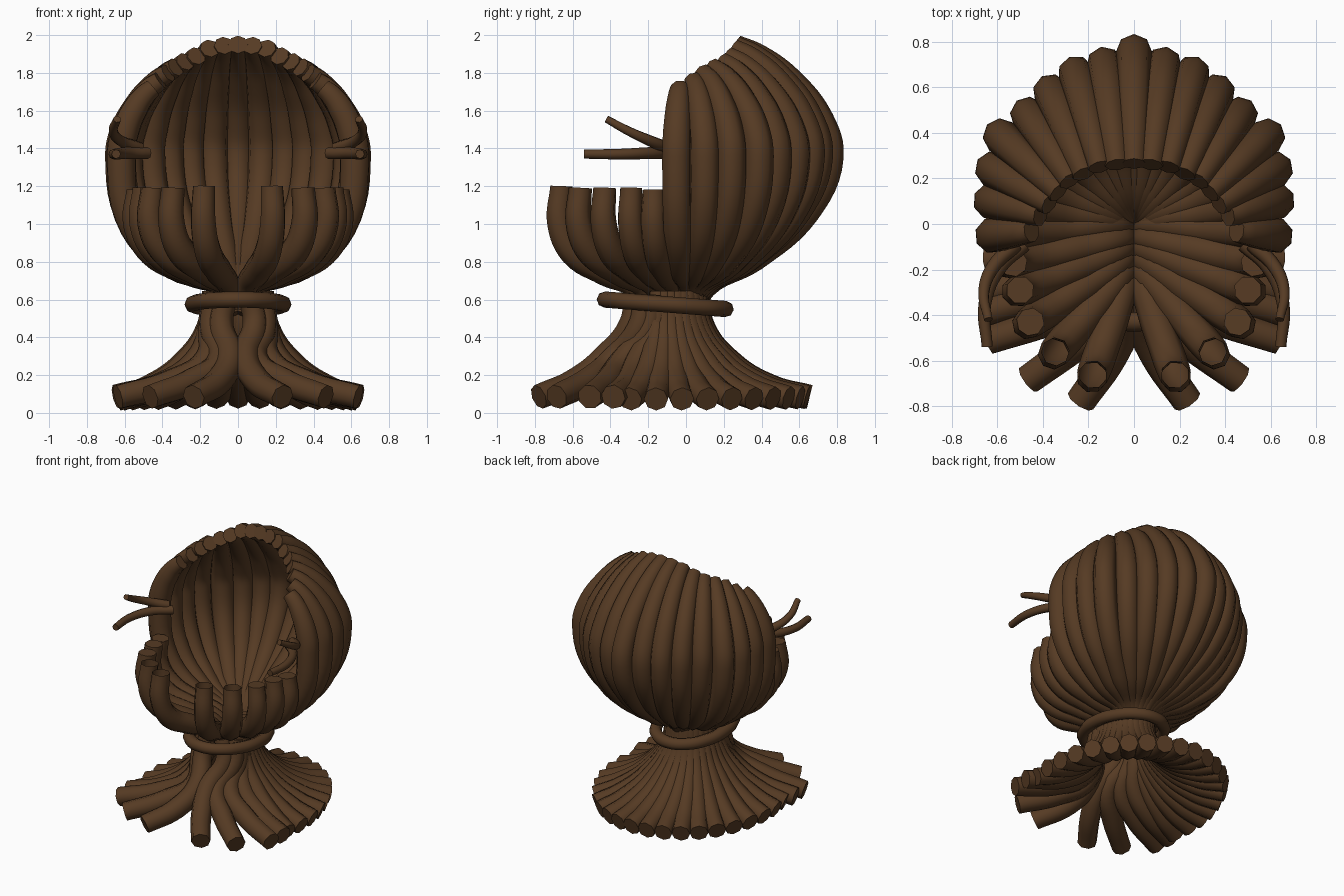
import bpy, math

if "Cube" in bpy.data.objects:
    bpy.data.objects.remove(bpy.data.objects["Cube"])

bark = bpy.data.materials.new("brown_bark")
bark.diffuse_color = (0.092, 0.043, 0.017, 1)
bark.use_nodes = True
bark.node_tree.nodes["Principled BSDF"].inputs["Base Color"].default_value = bark.diffuse_color


def tube(name, pts, radii, closed=False, caps=True):
    """Eight-sided tapered tube along a smooth path."""
    cu = bpy.data.curves.new(name, 'CURVE')
    cu.dimensions = '3D'
    cu.fill_mode = 'FULL'
    cu.bevel_depth = 1.0
    cu.bevel_resolution = 2
    cu.resolution_u = 6
    cu.use_fill_caps = caps
    sp = cu.splines.new('BEZIER')
    sp.bezier_points.add(len(pts) - 1)
    for bp, p, r in zip(sp.bezier_points, pts, radii):
        bp.co = p
        bp.radius = r
        bp.handle_left_type = bp.handle_right_type = 'AUTO'
    sp.use_cyclic_u = closed
    cu.materials.append(bark)
    ob = bpy.data.objects.new(name, cu)
    bpy.context.collection.objects.link(ob)


def pair(name, pts, radii, **kw):
    """Tube plus its mirror image; a single tube when it lies on x = 0."""
    tube(name, pts, radii, **kw)
    if max(abs(p[0]) for p in pts) > 0.001:
        tube(name + "_mirror", [(-x, y, z) for x, y, z in pts], radii, **kw)


def mix(a, b, t):
    return a + (b - a) * t


# hooded back shell: widest point and tip of each strand, centre to side
wide = [(0, .755), (.13, .70), (.255, .66), (.365, .58), (.465, .48),
        (.585, .385), (.62, .24), (.628, .10), (.62, -.05)]
tips = [(0, .265, 1.95), (.075, .26, 1.945), (.15, .25, 1.93), (.22, .22, 1.89),
        (.28, .19, 1.86), (.33, .14, 1.83), (.37, .09, 1.80), (.41, .04, 1.76),
        (.45, -.03, 1.72)]
for i, ((wx, wy), (tx, ty, tz)) in enumerate(zip(wide, tips)):
    s = max(0, i - 1) / 7                       # side strands have a rounder belly
    pts = [(.05 * wx, .09 * wy - .03, .52)]
    pts += [(f * wx, f * wy, z) for f, z in
            ((.14, .66), (mix(.48, .55, s), mix(.82, .77, s)),
             (mix(.84, .89, s), mix(1.07, .98, s)), (1, 1.36))]
    pts += [(mix(wx, tx, f), mix(wy, ty, f), mix(1.36, tz, g)) for f, g in
            ((.1, .32), (.42, .68), (.75, .9), (1, 1))]
    pair(f"back_strand_{i}", pts, [.05, .055, .07, .078, .08, .078, .07, .06, .052])

# front cup strands with open tops
cup = [(.18, -.66, 1.20), (.345, -.56, 1.19), (.455, -.43, 1.19),
       (.50, -.29, 1.19), (.53, -.17, 1.18)]
for i, (x, y, z) in enumerate(cup):
    y0 = -.24 + .045 * i
    path = ((0, .56), (.08, .66), (.45, .745), (.85, .85), (1.02, 1.0))
    pts = [(mix(.03, x, f), mix(y0, y, f), h) for f, h in path] + [(x, y, z)]
    pair(f"front_strand_{i}", pts, [.055, .06, .072, .075, .07, .062], caps=i > 1)

# forward root feet, pinched together at the middle then splayed
front_feet = [
    [(.06, -.27, .62), (.09, -.29, .47), (.04, -.42, .30), (.10, -.58, .17), (.235, -.78, .085)],
    [(.13, -.22, .62), (.14, -.25, .45), (.09, -.39, .28), (.24, -.52, .17), (.465, -.685, .085)],
    [(.14, -.18, .62), (.15, -.20, .45), (.16, -.33, .28), (.36, -.42, .16), (.635, -.51, .085)],
    [(.14, -.14, .62), (.15, -.16, .45), (.21, -.25, .28), (.39, -.31, .15), (.645, -.385, .085)]]
for i, pts in enumerate(front_feet):
    pair(f"front_root_{i}", pts, [.06, .066, .072, .072, .066])

# even fan of root feet round the sides and back
for k in range(11):
    a = math.radians(10.5 * k)
    x, y = .645 * math.sin(a), -.1 + .755 * math.cos(a)
    nx, ny = .14 * math.sin(a), -.1 + .17 * math.cos(a)
    pts = [(mix(nx, x, f), mix(ny, y, f), z) for f, z in
           ((0, .64), (.05, .45), (.28, .27), (.65, .135), (1, .085 - .012 * math.sin(a)))]
    pair(f"root_foot_{k}", pts, [.05, .058, .066, .068, .064])

# binding ring round the neck
ring = []
for k in range(12):
    a = math.tau * k / 12
    ring.append((.24 * math.cos(a), -.11 + .32 * math.sin(a), .575 - .025 * math.sin(a)))
tube("binding_ring", ring, [.043] * 12, closed=True)

# thin twigs reaching forward from each side
pair("lower_twig", [(.48, -.09, 1.375), (.59, -.19, 1.375), (.655, -.35, 1.37),
                    (.645, -.54, 1.37)], [.032, .032, .028, .024])
pair("upper_twig", [(.52, -.09, 1.40), (.62, -.19, 1.44), (.66, -.30, 1.49),
                    (.64, -.42, 1.555)], [.034, .03, .025, .02])

# convert to meshes, keep cut ends crisp
bpy.ops.object.select_all(action='SELECT')
bpy.context.view_layer.objects.active = bpy.context.selected_objects[0]
bpy.ops.object.convert(target='MESH')
bpy.ops.object.shade_smooth_by_angle(angle=math.radians(50))
